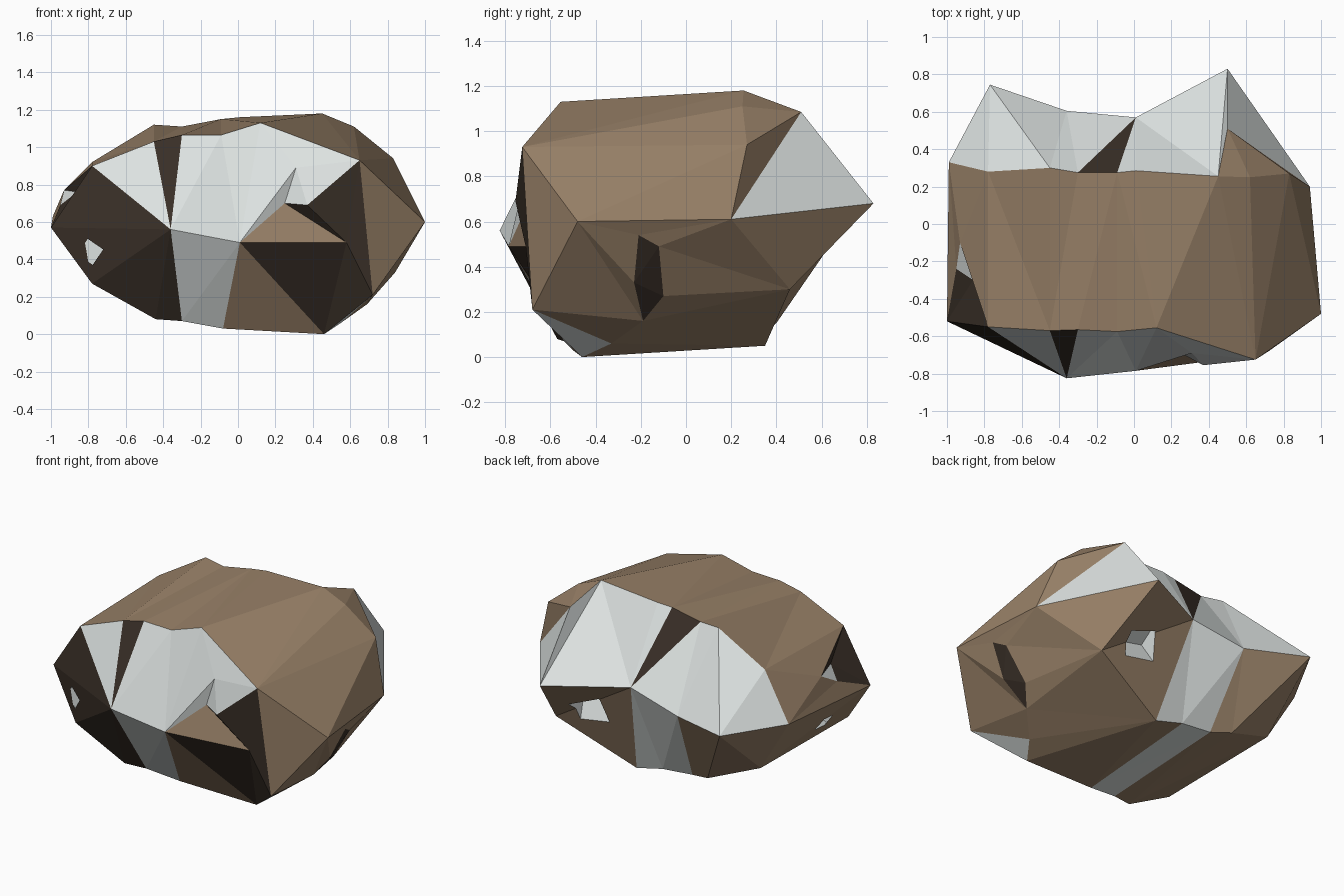
import bpy, bmesh

if "Cube" in bpy.data.objects:
    bpy.data.objects.remove(bpy.data.objects["Cube"])


def material(name, color):
    m = bpy.data.materials.new(name)
    m.diffuse_color = (*color, 1)
    m.use_nodes = True
    m.node_tree.nodes["Principled BSDF"].inputs["Base Color"].default_value = m.diffuse_color
    return m


BROWN, PALE, DARK = 0, 1, 2
stones = [material("brown_stone", (0.31, 0.215, 0.135)),
          material("pale_stone", (0.72, 0.76, 0.75)),
          material("dark_stone", (0.04, 0.028, 0.02))]

# Rims of the stone: left tip, over the top, right tip, back underneath
front_rim = [(-1, -.52, .57), (-.78, -.55, .90), (-.45, -.57, 1.03), (-.3, -.565, 1.065),
             (-.09, -.575, 1.065), (.12, -.555, 1.13), (.65, -.725, .93), (1, -.48, .6),
             (.72, -.68, .21), (.46, -.46, 0), (-.08, -.5, .03), (-.3, -.54, .07),
             (-.44, -.57, .08), (-.78, -.6, .27)]
back_rim = [(-.99, .33, .63), (-.78, .28, .92), (-.45, .3, 1.12), (-.3, .275, 1.11),
            (-.09, .275, 1.15), (.01, .285, 1.16), (.45, .255, 1.18), (.62, .25, 1.11),
            (.83, .27, .94), (.94, .2, .61), (.64, .46, .3), (.12, .35, .05),
            (-.08, .36, .10), (-.3, .36, .12), (-.44, .4, .15), (-.78, .325, .28)]
# Peaks of the broken end faces
front_peaks = [(-.36, -.825, .56), (.01, -.785, .49), (.58, -.71, .49)]
back_peaks = [(-.77, .745, .65), (-.36, .605, .62), (.01, .57, .7),
              (.5, .83, .68), (.5, .51, 1.085)]

bm = bmesh.new()


def points(coords):
    return [bm.verts.new(c) for c in coords]


F, B, P, R = map(points, (front_rim, back_rim, front_peaks, back_peaks))


def face(verts, mat=BROWN):
    unique = list(dict.fromkeys(verts))
    if len(unique) > 2:
        bm.faces.new(unique).material_index = mat


def end_cap(rim, peaks, owners, edges, turns):
    """Fan every rim edge to its chain of peaks and fill between the peaks."""
    for i, a in enumerate(owners):
        j = (i + 1) % len(rim)
        b = owners[j]
        if a is None:
            continue
        face([rim[i], rim[j], peaks[a]], edges.get(i, PALE))
        if b is not None and a != b:
            face([rim[j], peaks[b], peaks[a]], turns.get(j, PALE))


# Long sides; the left, and two right underside panels are built separately
partner = [0, 1, 2, 3, 4, 5, 6, 6, 6, 7, 8, 9, 10, 11, 12, 13]
for i, a in enumerate(partner):
    j = (i + 1) % len(partner)
    if i not in (0, 9, 10):
        face([F[a], F[partner[j]], B[j], B[i]], PALE if i == 12 else BROWN)

# Left side: raised rear panel with a step down to the dark front
crest, step, foot = points([(-.93, -.1, .77), (-.95, -.24, .69), (-.86, -.3, .76)])
face([F[0], step, crest, B[0]])
face([B[0], crest, B[1]])
face([B[1], crest, F[1]])
face([F[0], F[1], foot], DARK)
face([F[0], foot, step], DARK)
face([foot, F[1], crest], DARK)
face([step, foot, crest], PALE)

# Right underside: raised front panel with a dark step down to the rear one
corner, heel = points([(.69, -.19, .16), (.55, -.33, .06)])
high_top, high_mid, low_top, low_mid = points(
    [(.94, -.21, .54), (.84, -.23, .33), (.91, -.12, .49), (.775, -.1, .27)])
face([F[8], F[9], heel], PALE)
face([heel, F[9], B[11]])
face([F[8], heel, corner])
face([corner, heel, B[11]])
face([corner, B[11], B[10]])
face([F[7], F[8], corner])
face([F[7], corner, high_mid])
face([F[7], high_mid, high_top])
face([F[7], high_top, B[9]])
face([high_top, low_top, B[9]])
face([low_top, low_mid, B[10]])
face([low_top, B[10], B[9]])
face([low_mid, corner, B[10]])
face([high_top, high_mid, low_top], DARK)
face([high_mid, low_mid, low_top], DARK)
face([high_mid, corner, low_mid], DARK)

# Broken front with an overhang above a small ledge
end_cap(F[:7] + F[8:], P, [0, 0, 0, 0, 1, None, 2, 2, 1, 1, 0, 0, 0],
        {0: DARK, 2: DARK, 6: DARK, 7: DARK, 8: BROWN, 10: DARK, 11: DARK, 12: DARK},
        {8: DARK})
face([F[6], F[7], F[8]])
brow, nose, nook = points([(.31, -.69, .89), (.37, -.755, .69), (.25, -.69, .70)])
for trio, mat in [((P[1], F[5], brow), PALE), ((P[1], brow, nook), PALE),
                  ((brow, nose, nook), PALE), ((F[5], F[6], brow), PALE),
                  ((brow, F[6], nose), PALE), ((F[6], P[2], nose), DARK),
                  ((nose, P[2], nook), DARK), ((nook, P[2], P[1]), BROWN)]:
    face(trio, mat)

# Broken back
back_browns = dict.fromkeys([6, 7, 8, 9, 10, 13, 14, 15], BROWN)
end_cap(B, R, [0, 0, 1, 2, 2, 2, 4, 4, 4, 3, 2, 2, 1, 1, 0, 0],
        {3: DARK, **back_browns}, {10: BROWN, 14: BROWN})
# Upper right of the back runs by way of the rearmost peak
bm.faces.remove(next(f for f in bm.faces if {B[6], R[4], R[2]} == set(f.verts)))
face([B[6], R[3], R[2]], PALE)
face([B[6], R[4], R[3]], PALE)

bmesh.ops.triangulate(bm, faces=bm.faces[:])
bmesh.ops.recalc_face_normals(bm, faces=bm.faces[:])
mesh = bpy.data.meshes.new("rock")
bm.to_mesh(mesh)
bm.free()
for stone in stones:
    mesh.materials.append(stone)
rock = bpy.data.objects.new("rock", mesh)
bpy.context.collection.objects.link(rock)

# Small chipped dents: front left, lower left, back right
chips = [((-.79, -.65, .44), (.10, .10, .10), (0, .6, 0), PALE),
         ((-.86, -.22, .42), (.06, .16, .10), (0, -.6, .3), PALE),
         ((.36, .51, .41), (.22, .14, .25), (.5, .2, 0), PALE)]
for place, size, turn, mat in chips:
    bpy.ops.mesh.primitive_cube_add(size=1, location=place, rotation=turn)
    chip = bpy.context.object
    chip.name = "chip_cutter"
    chip.scale = size
    chip.data.materials.append(stones[mat])
    chip.hide_render = True
    chip.hide_set(True)
    cut = rock.modifiers.new("chip", 'BOOLEAN')
    cut.operation = 'DIFFERENCE'
    cut.solver = 'EXACT'
    cut.material_mode = 'TRANSFER'
    cut.object = chip
